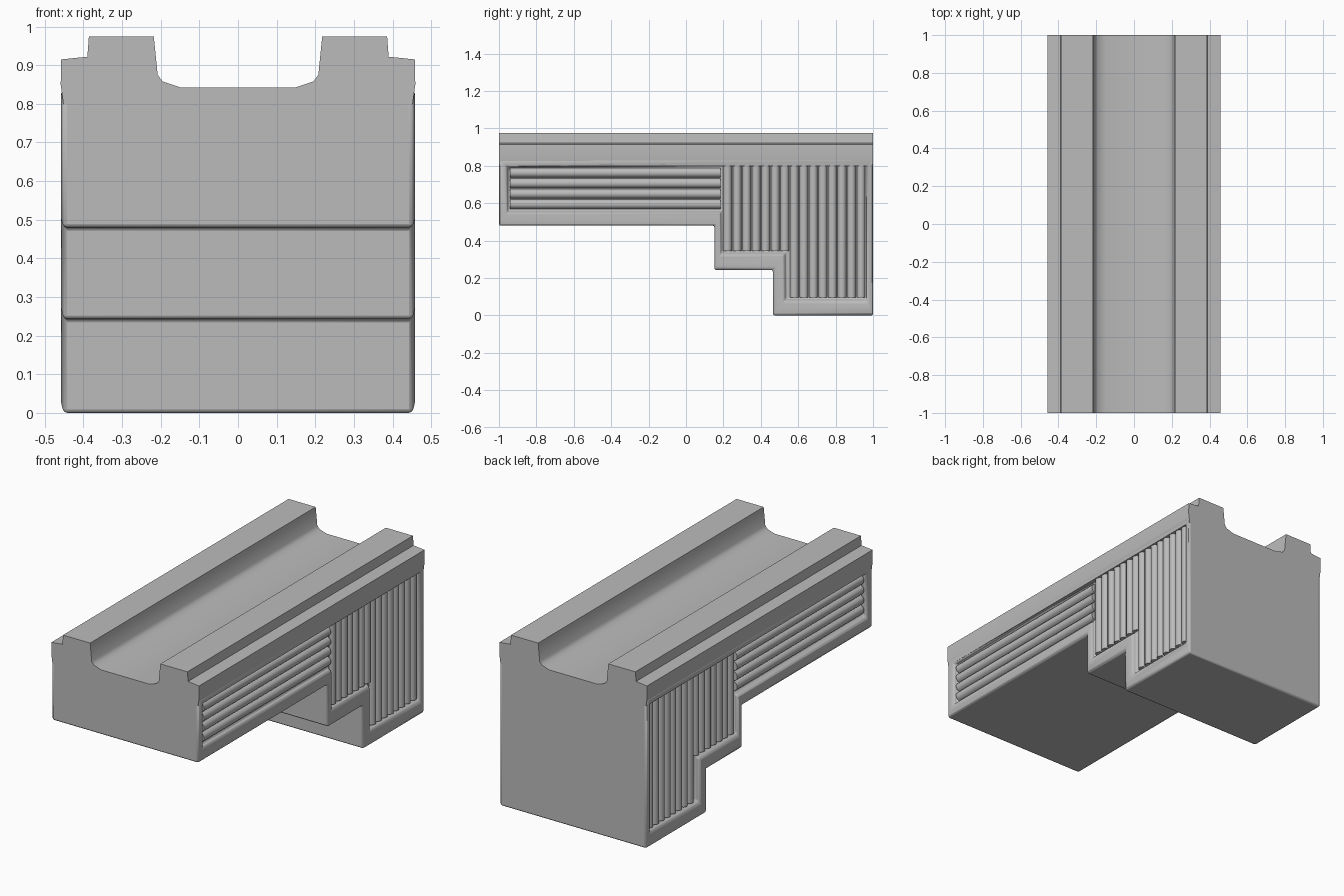
import bpy, bmesh, math
from mathutils import Vector

if "Cube" in bpy.data.objects:
    bpy.data.objects.remove(bpy.data.objects["Cube"], do_unlink=True)

grey = bpy.data.materials.new("stone grey")
grey.use_nodes = True
grey.diffuse_color = (0.5, 0.5, 0.5, 1)
grey.node_tree.nodes["Principled BSDF"].inputs["Base Color"].default_value = (0.5, 0.5, 0.5, 1)


def loft(name, loops, bevel=0.0):
    """Bridge closed loops in order, cap both ends."""
    bm = bmesh.new()
    rings = [[bm.verts.new(p) for p in loop] for loop in loops]
    n = len(rings[0])
    for a, b in zip(rings, rings[1:]):
        for i in range(n):
            j = (i + 1) % n
            bm.faces.new((a[i], a[j], b[j], b[i]))
    bm.faces.new(rings[0])
    bm.faces.new(rings[-1])
    bmesh.ops.recalc_face_normals(bm, faces=bm.faces)
    mesh = bpy.data.meshes.new(name)
    bm.to_mesh(mesh)
    bm.free()
    mesh.materials.append(grey)
    obj = bpy.data.objects.new(name, mesh)
    bpy.context.collection.objects.link(obj)
    if bevel:
        mod = obj.modifiers.new("soft edges", "BEVEL")
        mod.width, mod.segments = bevel, 2
        mod.limit_method, mod.angle_limit = "ANGLE", math.radians(50)
    bpy.ops.object.select_all(action="DESELECT")
    obj.select_set(True)
    bpy.context.view_layer.objects.active = obj
    bpy.ops.object.shade_smooth_by_angle(angle=math.radians(40))
    return obj


# Stepped body with a raised rim around each recessed side panel
outer = [(-1, .48), (.152, .48), (.152, .243), (.465, .243),
         (.465, 0), (1, 0), (1, .845), (-1, .845)]
panel = [(-.95, .56), (.19, .56), (.19, .34), (.535, .34),
         (.535, .09), (.96, .09), (.96, .81), (-.95, .79)]
outer[-2], outer[-1] = (1, .835), (-1, .835)


def side_loop(x, t):
    return [(x, a + (c - a) * t, b + (d - b) * t)
            for (a, b), (c, d) in zip(outer, panel)]


half = [(.425, 1), (.452, .85), (.458, .3), (.452, 0)]
loops = [side_loop(-x, t) for x, t in half] + [side_loop(x, t) for x, t in reversed(half)]
loft("stepped_body", loops, bevel=0.012)

# Deck with the two raised rails and outer shoulders
right = [(.452, .80), (.459, .85), (.458, .915), (.39, .922), (.386, .975),
         (.218, .975), (.208, .875), (.195, .858), (.15, .843)]
section = right + [(-x, z) for x, z in reversed(right)]
loft("deck_and_rails", [[(x, y, z) for x, z in section] for y in (-1, 1)])


# Rounded ribs on the side panels
def rib(name, start, end, radius):
    start, end = Vector(start), Vector(end)
    across = (end - start).normalized().cross(Vector((1, 0, 0)))
    ring = []
    for k in range(10):
        a = math.tau * k / 10
        ring.append(across * radius * math.cos(a) + Vector((0.022 * math.sin(a), 0, 0)))
    loft(name, [[start + v for v in ring], [end + v for v in ring]])


for side, label in ((1, "left"), (-1, "right")):
    x = side * 0.426
    for i in range(4):
        z = 0.595 + i * 0.056
        rib(f"{label}_long_rib_{i}", (x, -.94, z), (x, .185, z), 0.025)
    for i in range(15):
        y = 0.222 + i * 0.051
        bottom = 0.345 if y < 0.55 else 0.095
        rib(f"{label}_upright_rib_{i}", (x, y, bottom), (x, y, .80), 0.023)
